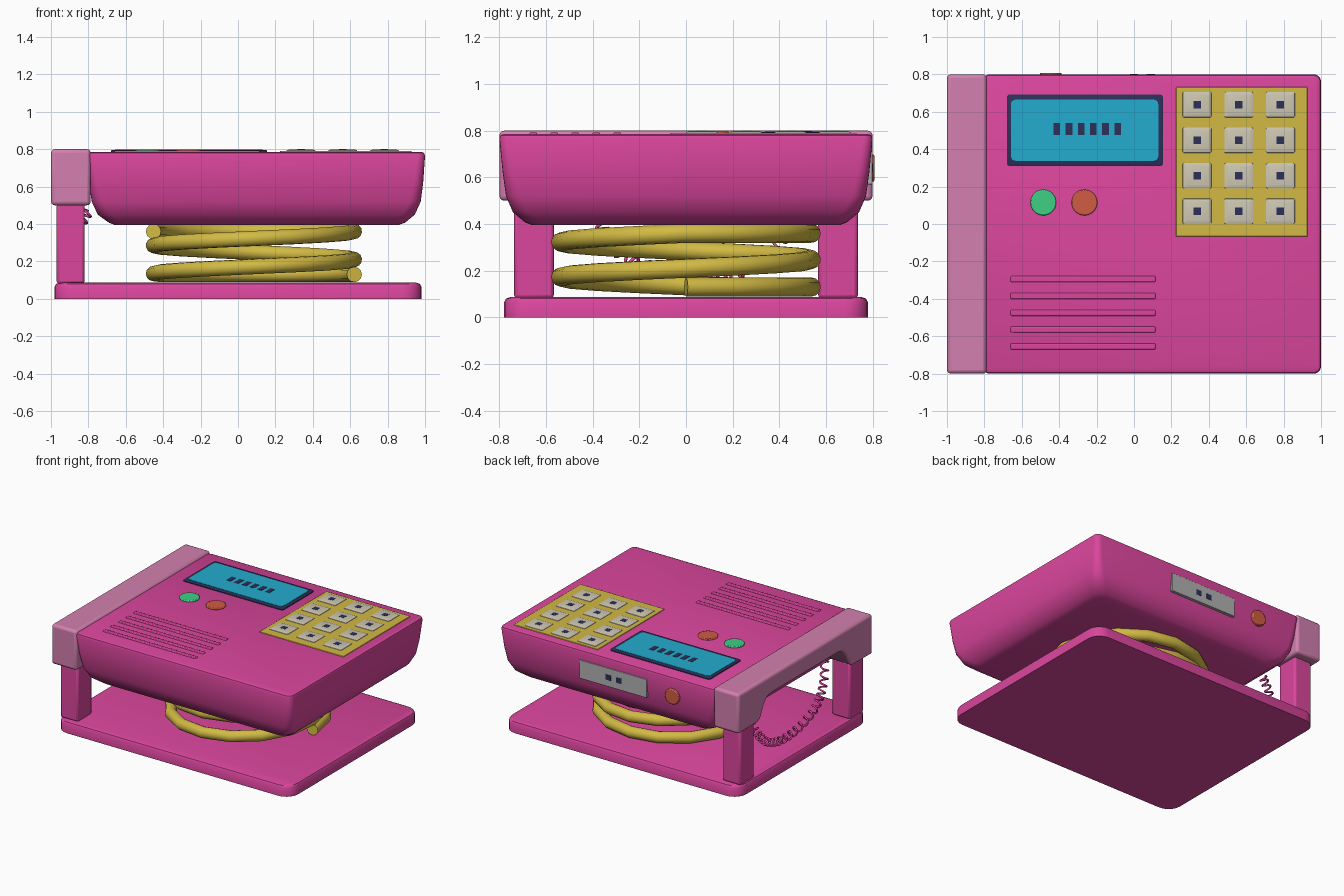
import bpy, bmesh, math
from mathutils import Vector

if "Cube" in bpy.data.objects:
    bpy.data.objects.remove(bpy.data.objects["Cube"])


def material(name, r, g, b):
    def lin(c):
        c /= 255
        return c / 12.92 if c <= 0.04045 else ((c + 0.055) / 1.055) ** 2.4
    m = bpy.data.materials.new(name)
    m.diffuse_color = (lin(r), lin(g), lin(b), 1)
    m.use_nodes = True
    m.node_tree.nodes["Principled BSDF"].inputs["Base Color"].default_value = m.diffuse_color
    return m


PINK = material("hot pink", 219, 70, 157)
DUSTY = material("dusty pink", 211, 128, 175)
YELLOW = material("mustard yellow", 210, 186, 68)
CYAN = material("screen cyan", 35, 172, 208)
NAVY = material("dark navy", 44, 48, 88)
BEIGE = material("key beige", 206, 199, 178)
GREY = material("plate grey", 178, 178, 178)
GREEN = material("button green", 62, 208, 132)
RED = material("button red", 208, 92, 68)


def finish(name, bm, mat, bevel=0, segments=2, angle=40):
    bmesh.ops.recalc_face_normals(bm, faces=bm.faces)
    mesh = bpy.data.meshes.new(name)
    bm.to_mesh(mesh)
    bm.free()
    mesh.materials.append(mat)
    mesh.shade_smooth()
    mesh.set_sharp_from_angle(angle=math.radians(angle))
    ob = bpy.data.objects.new(name, mesh)
    bpy.context.collection.objects.link(ob)
    if bevel:
        mod = ob.modifiers.new("bevel", 'BEVEL')
        mod.width, mod.segments = bevel, segments
        mod.limit_method = 'ANGLE'
    return ob


def loft(name, rings, mat, steps=5, angle=40):
    """Stack rounded rectangles given as (z, x0, x1, y0, y1, corner radius)."""
    bm = bmesh.new()
    loops = []
    for z, x0, x1, y0, y1, r in rings:
        loop = []
        corners = [(x1 - r, y1 - r), (x0 + r, y1 - r), (x0 + r, y0 + r), (x1 - r, y0 + r)]
        for q, (cx, cy) in enumerate(corners):
            for i in range(steps + 1):
                a = (q + i / steps) * math.pi / 2
                loop.append(bm.verts.new((cx + r * math.cos(a), cy + r * math.sin(a), z)))
        loops.append(loop)
    n = len(loops[0])
    for a, b in zip(loops, loops[1:]):
        for i in range(n):
            bm.faces.new((a[i], a[(i + 1) % n], b[(i + 1) % n], b[i]))
    bm.faces.new(loops[0])
    bm.faces.new(loops[-1])
    return finish(name, bm, mat, angle=angle)


def box(name, x0, x1, y0, y1, z0, z1, mat, bevel=0, segments=2):
    bm = bmesh.new()
    bmesh.ops.create_cube(bm, size=1)
    for v in bm.verts:
        v.co = ((x0 + x1) / 2 + v.co.x * (x1 - x0),
                (y0 + y1) / 2 + v.co.y * (y1 - y0),
                (z0 + z1) / 2 + v.co.z * (z1 - z0))
    return finish(name, bm, mat, bevel, segments)


def button(name, loc, radius, depth, mat, rot=(0, 0, 0)):
    bm = bmesh.new()
    bmesh.ops.create_cone(bm, cap_ends=True, segments=32, radius1=radius,
                          radius2=radius, depth=depth)
    ob = finish(name, bm, mat, 0.006)
    ob.location, ob.rotation_euler = loc, rot


def tube(name, points, radius, mat, resolution):
    cu = bpy.data.curves.new(name, 'CURVE')
    cu.dimensions = '3D'
    cu.bevel_depth, cu.bevel_resolution, cu.use_fill_caps = radius, resolution, True
    sp = cu.splines.new('POLY')
    sp.points.add(len(points) - 1)
    for p, co in zip(sp.points, points):
        p.co = (*co, 1)
    cu.materials.append(mat)
    ob = bpy.data.objects.new(name, cu)
    bpy.context.collection.objects.link(ob)


# base plate
loft("base_plate", [(0, -.98, .98, -.78, .78, .1), (.065, -.98, .98, -.78, .78, .1),
                    (.08, -.972, .972, -.772, .772, .095),
                    (.086, -.955, .955, -.755, .755, .08)], PINK)

# tub-shaped body
loft("body", [(z, x0, x1, -y, y, r) for z, x0, x1, y, r in (
    (.395, -.66, .86, .66, .08), (.407, -.69, .893, .69, .08), (.45, -.75, .945, .742, .07),
    (.52, -.782, .977, .772, .06), (.62, -.797, .99, .786, .05), (.765, -.81, 1, .8, .04),
    (.78, -.806, .995, .795, .036), (.786, -.795, .98, .78, .025))], PINK)

# handset with a hollowed underside
half = [(.8, .8), (.8, .5), (.565, .5), (.535, .52), (.49, .61), (.45, .65), (.4, .66)]
profile = half + [(-y, z) for y, z in reversed(half)]
bm = bmesh.new()
face = bm.faces.new([bm.verts.new((-1, y, z)) for y, z in profile])
ext = bmesh.ops.extrude_face_region(bm, geom=[face])
bmesh.ops.translate(bm, vec=(.212, 0, 0),
                    verts=[v for v in ext["geom"] if isinstance(v, bmesh.types.BMVert)])
finish("handset", bm, DUSTY, .02, 3)

# posts under the handset
for side, s in (("front", -1), ("back", 1)):
    y0, y1 = sorted((s * .567, s * .737))
    box(side + "_post", -.97, -.82, y0, y1, .08, .51, PINK, .015)

# supporting spring: flat end turns, rising in the middle
spring = []
for i in range(41):
    t = i / 16
    z = min(max(.135 + .15 * (t - .5), .13), .36)
    a = t * math.tau
    spring.append((.085 + .537 * math.cos(a), .537 * math.sin(a), z))
tube("spring", spring, .041, YELLOW, 4)

# curly cord hanging behind the posts
path = [Vector(p) for p in ((-.89, -.38, .66), (-.89, -.37, .42), (-.89, -.26, .26),
                            (-.89, 0, .18), (-.89, .25, .2), (-.88, .4, .32), (-.80, .42, .47))]


def along(t):
    """Catmull-Rom point on the cord path, t from 0 to 1."""
    f = t * (len(path) - 1)
    i = min(int(f), len(path) - 2)
    u = f - i
    p0, p1, p2, p3 = (path[min(max(k, 0), len(path) - 1)] for k in range(i - 1, i + 3))
    return .5 * (2 * p1 + (p2 - p0) * u + (2 * p0 - 5 * p1 + 4 * p2 - p3) * u * u
                 + (3 * p1 - p0 - 3 * p2 + p3) * u ** 3)


cord = []
for i in range(313):
    t = i / 312
    tangent = (along(min(t + .01, 1)) - along(max(t - .01, 0))).normalized()
    side = tangent.cross(Vector((1, 0, 0))).normalized()
    up = side.cross(tangent)
    a = t * 26 * math.tau
    cord.append(along(t) + .026 * (side * math.cos(a) + up * math.sin(a)))
tube("curly_cord", cord, .007, PINK, 1)

# display
loft("screen_frame", [(.77, -.68, .155, .31, .692, .015), (.792, -.68, .155, .31, .692, .015),
                      (.795, -.675, .15, .315, .687, .012)], NAVY)
loft("screen", [(.79, -.658, .13, .338, .665, .025),
                (.797, -.658, .13, .338, .665, .025)], CYAN)
for i in range(6):
    x = -.43 + i * .065
    box("screen_mark", x, x + .035, .475, .54, .795, .799, NAVY)

# keypad
box("keypad_plate", .225, .927, -.067, .732, .77, .791, YELLOW, .003)
for col in range(3):
    for row in range(4):
        x, y = .337 + .223 * col, .638 - .19 * row
        loft("key", [(.785, x - .078, x + .078, y - .069, y + .069, .006),
                     (.794, x - .076, x + .076, y - .067, y + .067, .006),
                     (.799, x - .062, x + .062, y - .053, y + .053, .006)], BEIGE, 2, 20)
        box("key_mark", x - .02, x + .02, y - .02, y + .02, .797, .8, NAVY)

# call buttons
button("green_button", (-.485, .115, .785), .069, .024, GREEN)
button("red_button", (-.265, .115, .785), .069, .024, RED)

# raised speaker ribs
for i in range(5):
    y = -.295 - .09 * i
    box("speaker_rib", -.66, .115, y - .016, y + .016, .77, .793, PINK, .006)

# back label and round button
box("back_label", -.23, .33, .77, .8, .57, .71, GREY, .003)
for x in (0, .09):
    box("label_mark", x - .022, x + .022, .798, .802, .62, .66, NAVY)
button("back_button", (-.445, .793, .64), .058, .03, RED, (math.pi / 2, 0, 0))
